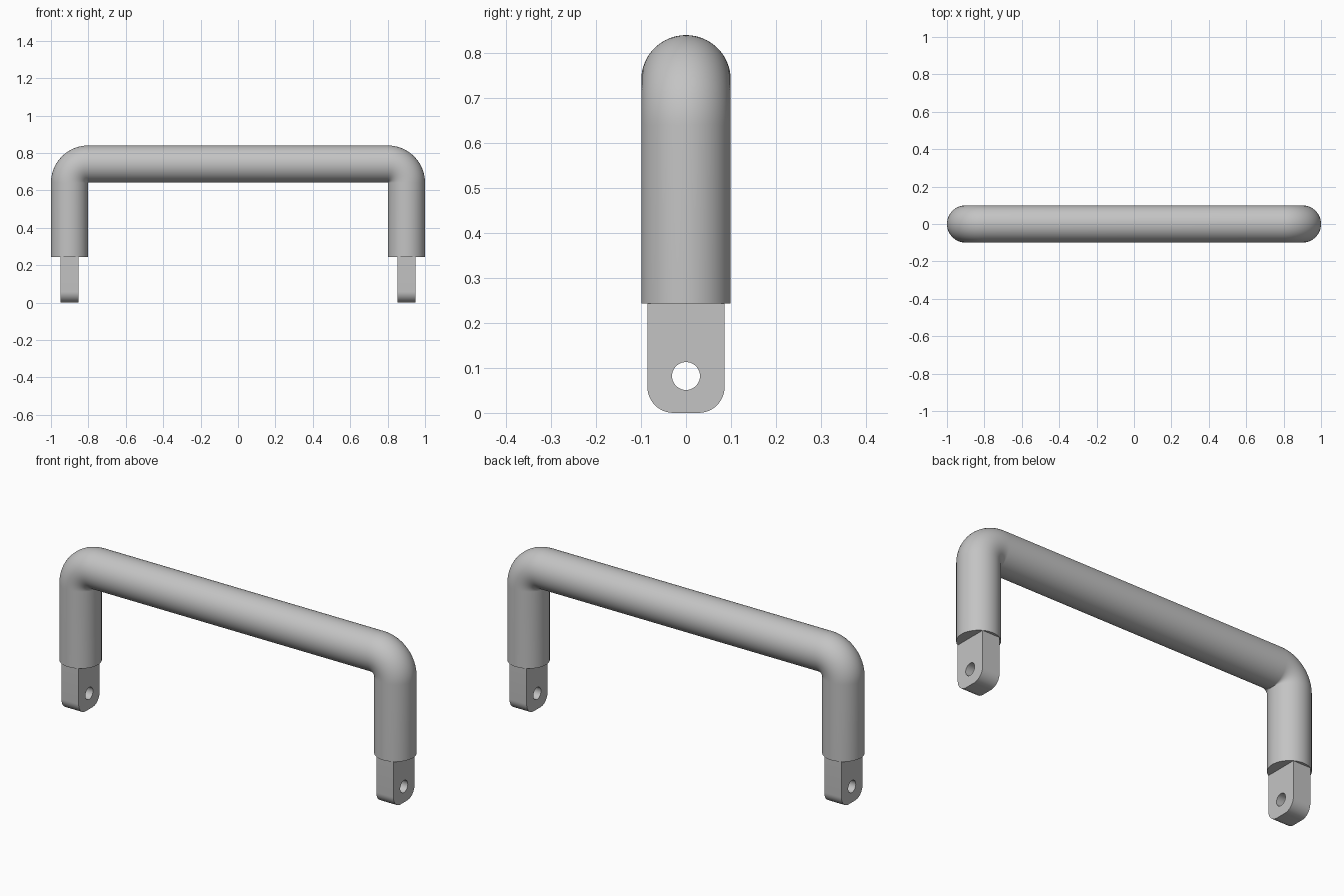
import bpy, bmesh
from math import sin, cos, pi
from mathutils import Vector

if "Cube" in bpy.data.objects:
    bpy.data.objects.remove(bpy.data.objects["Cube"])

grey = bpy.data.materials.new("light grey metal")
grey.diffuse_color = (0.55, 0.55, 0.55, 1)
grey.use_nodes = True
grey.node_tree.nodes["Principled BSDF"].inputs["Base Color"].default_value = grey.diffuse_color

R, BEND = 0.0995, 0.1005      # tube radius, bend centreline radius
TOP, FOOT = 0.84, 0.243       # top of handle, lower end of tube
LEG_X = 1 - R


def finish(bm, name):
    bmesh.ops.recalc_face_normals(bm, faces=bm.faces[:])
    mesh = bpy.data.meshes.new(name)
    bm.to_mesh(mesh)
    bm.free()
    mesh.materials.append(grey)
    ob = bpy.data.objects.new(name, mesh)
    bpy.context.collection.objects.link(ob)
    bpy.ops.object.select_all(action='DESELECT')
    ob.select_set(True)
    bpy.context.view_layer.objects.active = ob
    bpy.ops.object.shade_smooth_by_angle(angle=0.6)
    return ob


def arc(cx, cy, r, a0, a1, n):
    return [(cx + r * cos(a0 + (a1 - a0) * i / n),
             cy + r * sin(a0 + (a1 - a0) * i / n)) for i in range(n + 1)]


# Bent tube: rings swept along a U path; each station is x, z, direction angle
bx, bz, steps, sides = LEG_X - BEND, TOP - R - BEND, 20, 64
right = [(bx + BEND * cos(a), bz + BEND * sin(a), a)
         for a in (pi / 2 * i / steps for i in range(steps + 1))]
right = [(LEG_X, FOOT, 0)] + right
left = [(-x, z, pi - a) for x, z, a in reversed(right)]

bm = bmesh.new()
rings = []
for x, z, a in right + left:
    rings.append([bm.verts.new((x + R * cos(t) * cos(a), R * sin(t), z + R * cos(t) * sin(a)))
                  for t in (2 * pi * k / sides for k in range(sides))])
for r0, r1 in zip(rings, rings[1:]):
    for k in range(sides):
        j = (k + 1) % sides
        bm.faces.new((r0[k], r0[j], r1[j], r1[k]))
bm.faces.new(rings[0])
bm.faces.new(rings[-1])
finish(bm, "handle_tube")


# Flat mounting tab with rounded lower corners and a bolt hole
def tab(name, cx):
    w, c, t = 0.086, 0.058, 0.049
    outline = ([(w, FOOT + 0.002)] + arc(w - c, c, c, 0, -pi / 2, 12)
               + arc(c - w, c, c, -pi / 2, -pi, 12) + [(-w, FOOT + 0.002)])
    hole = arc(0, 0.082, 0.031, 0, 2 * pi, 40)[:-1]
    bm = bmesh.new()
    edges = []
    for loop in (outline, hole):
        vs = [bm.verts.new((cx - t, y, z)) for y, z in loop]
        edges += [bm.edges.new((vs[i - 1], vs[i])) for i in range(len(vs))]
    bmesh.ops.triangle_fill(bm, edges=edges, use_beauty=True)
    ext = bmesh.ops.extrude_face_region(bm, geom=bm.faces[:], use_keep_orig=True)
    moved = [g for g in ext["geom"] if isinstance(g, bmesh.types.BMVert)]
    bmesh.ops.translate(bm, verts=moved, vec=Vector((2 * t, 0, 0)))
    finish(bm, name)


for side, s in (("left", -1), ("right", 1)):
    tab(side + "_mounting_tab", s * LEG_X)
